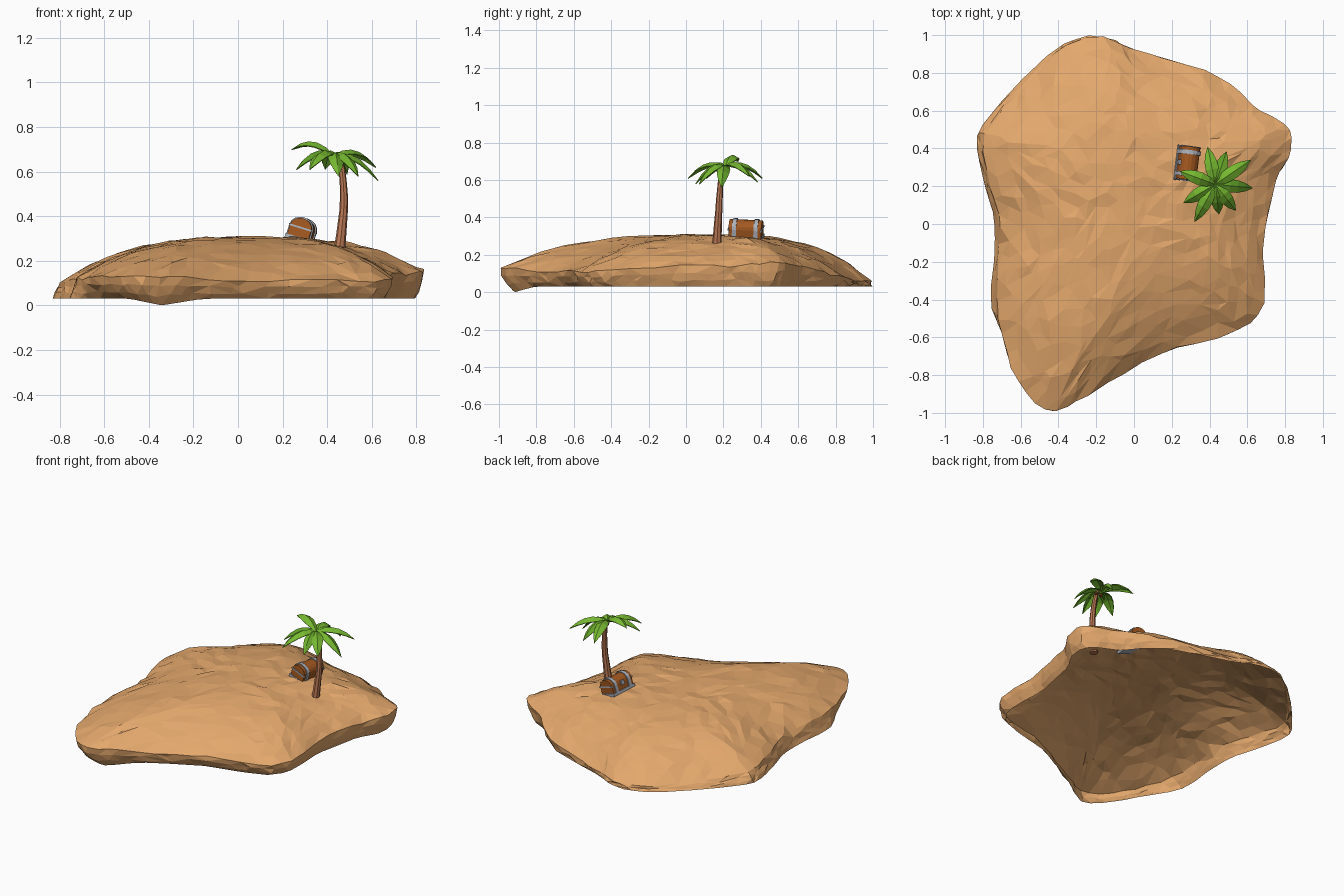
import bpy, bmesh, math, random
from mathutils import Vector, Matrix, Euler
from mathutils.geometry import delaunay_2d_cdt

if "Cube" in bpy.data.objects:
    bpy.data.objects.remove(bpy.data.objects["Cube"])

random.seed(4)


def material(name, rgb):
    m = bpy.data.materials.new(name)
    m.diffuse_color = (*rgb, 1)
    m.use_nodes = True
    m.node_tree.nodes["Principled BSDF"].inputs["Base Color"].default_value = m.diffuse_color
    return m


SAND = material("sand", (0.77, 0.39, 0.15))
BARK = material("bark", (0.50, 0.19, 0.09))
LEAF = material("leaf", (0.18, 0.48, 0.03))
LEAF_DARK = material("leaf_dark", (0.12, 0.35, 0.02))
NUT = material("nut", (0.22, 0.08, 0.02))
WOOD = material("wood", (0.37, 0.10, 0.015))
METAL = material("metal", (0.42, 0.45, 0.50))


def clamp(v):
    return max(0, min(1, v))


def make(name, verts, faces, mat, matrix=None, fix_normals=True):
    me = bpy.data.meshes.new(name)
    me.from_pydata([tuple(v) for v in verts], [], faces)
    if fix_normals:
        bm = bmesh.new()
        bm.from_mesh(me)
        bmesh.ops.recalc_face_normals(bm, faces=bm.faces)
        bm.to_mesh(me)
        bm.free()
    me.materials.append(mat)
    ob = bpy.data.objects.new(name, me)
    bpy.context.collection.objects.link(ob)
    if matrix is not None:
        ob.matrix_world = matrix
    return ob


# Island: shore outline, clockwise from the back, as x, y, shoulder height
SHORE = [(-.25, 1.0, .06), (-.13, .985, .06), (0, .92, .06), (.2, .865, .07),
         (.42, .80, .09), (.55, .71, .11), (.64, .61, .14), (.79, .54, .16),
         (.835, .48, .16), (.825, .36, .15), (.75, .24, .14), (.715, .06, .14),
         (.68, -.1, .14), (.69, -.3, .13), (.685, -.45, .12), (.60, -.545, .11),
         (.45, -.60, .11), (.2, -.66, .11), (.0, -.76, .11), (-.2, -.88, .12),
         (-.33, -.96, .13), (-.44, -1.0, .13), (-.54, -.94, .13), (-.64, -.79, .13),
         (-.70, -.63, .12), (-.75, -.5, .12), (-.76, -.35, .12), (-.735, -.15, .12),
         (-.74, .04, .12), (-.79, .2, .12), (-.83, .38, .11), (-.83, .49, .10),
         (-.71, .64, .08), (-.58, .78, .07), (-.41, .94, .06)]
CENTRE = Vector((.1, .15))
EDGE = 1.2


def island_point(q):
    """Map a point of a flat disc onto the domed island and its skirt."""
    u = q.length
    n = len(SHORE)
    k = (-math.atan2(q.y, q.x) / math.tau % 1) * n
    i, f = int(k) % n, k - int(k)
    p = Vector(SHORE[i]).lerp(Vector(SHORE[(i + 1) % n]), f)
    arm, e = Vector((p.x, p.y)) - CENTRE, p.z
    w = max(0, (u - 1) / (EDGE - 1))
    u1 = min(u, 1)
    # left shore flares out at the foot, front and right shores undercut
    flare = clamp((-arm.x - .3) / .4) * clamp((arm.y + .9) / .3)
    under = .055 * clamp((e - .06) / .06) * (1 - flare)
    xy = CENTRE + arm * (u1 - .035 * flare * (1 - w) * u1 - under * w * w)
    base = .03 * min(1, abs(k - 20.3) / 1.5)
    power = 3 - .5 * clamp(arm.x / .5) * clamp((.4 - arm.y) / .2)
    z = e + (.306 - e) * (1 - u1 ** power) if w == 0 else e * (1 - w) + base * w
    if w < .95:
        z += random.uniform(-.007, .007)
        if .85 < u < 1.19 and k < 20 or k > 23:
            xy += Vector((random.uniform(-.006, .006), random.uniform(-.006, .006)))
    return (xy.x, max(-1, min(1, xy.y)), z)


disc = [Vector((0, 0))]
radii = [(i + 1) / 14 for i in range(14)] + [1.07, 1.14, EDGE]
for r in radii:
    count = max(5, int(72 * r))
    spin = random.random()
    for j in range(count):
        a = (j + spin + random.uniform(-.36, .36)) / count * math.tau
        rr = r + (random.uniform(-.024, .024) if r < .95 else 0)
        disc.append(Vector((rr * math.cos(a), rr * math.sin(a))))
res = delaunay_2d_cdt(disc, [], [], 0, 1e-6)
make("island", [island_point(q) for q in res[0]], [list(f) for f in res[2]],
     SAND, fix_normals=False)

# Palm trunk: leaning tapered tube
path = [(.455, .165, .255, .026), (.462, .168, .31, .023), (.468, .171, .37, .021),
        (.474, .175, .43, .019), (.475, .178, .49, .018), (.472, .182, .55, .016),
        (.466, .187, .61, .015), (.452, .195, .67, .013)]
N = 8
verts, faces = [], []
for x, y, z, r in path:
    for j in range(N):
        a = math.tau * j / N
        verts.append((x + r * math.cos(a), y + r * math.sin(a), z))
for i in range(len(path) - 1):
    for j in range(N):
        k = (j + 1) % N
        faces.append([i * N + j, i * N + k, (i + 1) * N + k, (i + 1) * N + j])
faces += [list(range(N)), list(range(len(verts) - N, len(verts)))]
make("palm_trunk", verts, faces, BARK)

# Palm fronds: arched leaves with a raised midrib
CROWN = Vector((.43, .21, .675))
TIPS = [(.39, .41, .61), (.49, .385, .59), (.62, .34, .62), (.63, .19, .56),
        (.54, .07, .58), (.45, .05, .58), (.32, .01, .61), (.26, .11, .61),
        (.24, .28, .70)]
WIDTHS = [.006, .027, .035, .033, .022, .0]
for n, tip in enumerate(TIPS):
    tip = Vector(tip)
    side = Vector((-(tip - CROWN).y, (tip - CROWN).x, 0)).normalized()
    verts, faces = [], []
    for i, w in enumerate(WIDTHS):
        t = i / (len(WIDTHS) - 1)
        p = CROWN.lerp(tip, t) + Vector((0, 0, .19 * t * (1 - t)))
        drop = Vector((0, 0, -w * .55))
        verts += [p - side * w + drop, p, p + side * w + drop]
        if i:
            b = 3 * i
            faces += [[b - 3, b - 2, b + 1, b], [b - 2, b - 1, b + 2, b + 1]]
    ob = make("frond_%d" % (n + 1), verts, faces, LEAF, fix_normals=False)
    if ob.data.polygons[4].normal.z < 0:
        ob.data.flip_normals()
    ob.data.materials.append(LEAF_DARK)
    for f in ob.data.polygons:
        f.material_index = f.index % 2 if n % 2 else 0
    mod = ob.modifiers.new("thickness", 'SOLIDIFY')
    mod.thickness = .005

# Nuts under the crown
for n in range(3):
    a = math.tau * n / 3 + .5
    bpy.ops.mesh.primitive_ico_sphere_add(
        subdivisions=1, radius=.013,
        location=(.452 + .02 * math.cos(a), .195 + .02 * math.sin(a), .648))
    bpy.context.object.name = "nut_%d" % (n + 1)
    bpy.context.object.data.materials.append(NUT)

# Treasure chest, half sunk and tilted in the sand
PLACE = Matrix.Translation((.275, .32, .292)) @ Euler(
    [math.radians(d) for d in (-3, 17, -8)]).to_matrix().to_4x4()


def chest_section(grow):
    h = .050 + grow
    arch = [(h * math.cos(math.pi * i / 8), .056 + (.042 + grow) * math.sin(math.pi * i / 8))
            for i in range(9)]
    return [(-h, -grow), (h, -grow)] + arch


def chest_slab(name, section, y0, y1, mat):
    n = len(section)
    verts = [(x, y, z) for y in (y0, y1) for x, z in section]
    faces = [list(range(n)), list(range(n, 2 * n))]
    faces += [[i, (i + 1) % n, n + (i + 1) % n, n + i] for i in range(n)]
    return make(name, verts, faces, mat, PLACE)


def box(x0, x1, z0, z1):
    return [(x0, z0), (x1, z0), (x1, z1), (x0, z1)]


chest_slab("chest_body", chest_section(0), -.088, .088, WOOD)
for s, tag in ((-1, "front"), (1, "back")):
    chest_slab("chest_strap_" + tag, chest_section(.006), s * .058 - .011, s * .058 + .011, METAL)
    chest_slab("chest_end_band_" + tag, box(-.054, .054, .051, .059),
               s * .088 - .005, s * .088 + .005, METAL)
chest_slab("chest_base_band", box(-.056, .056, -.006, .012), -.093, .093, METAL)
chest_slab("chest_lock", box(-.060, -.048, .040, .066), -.013, .013, METAL)
